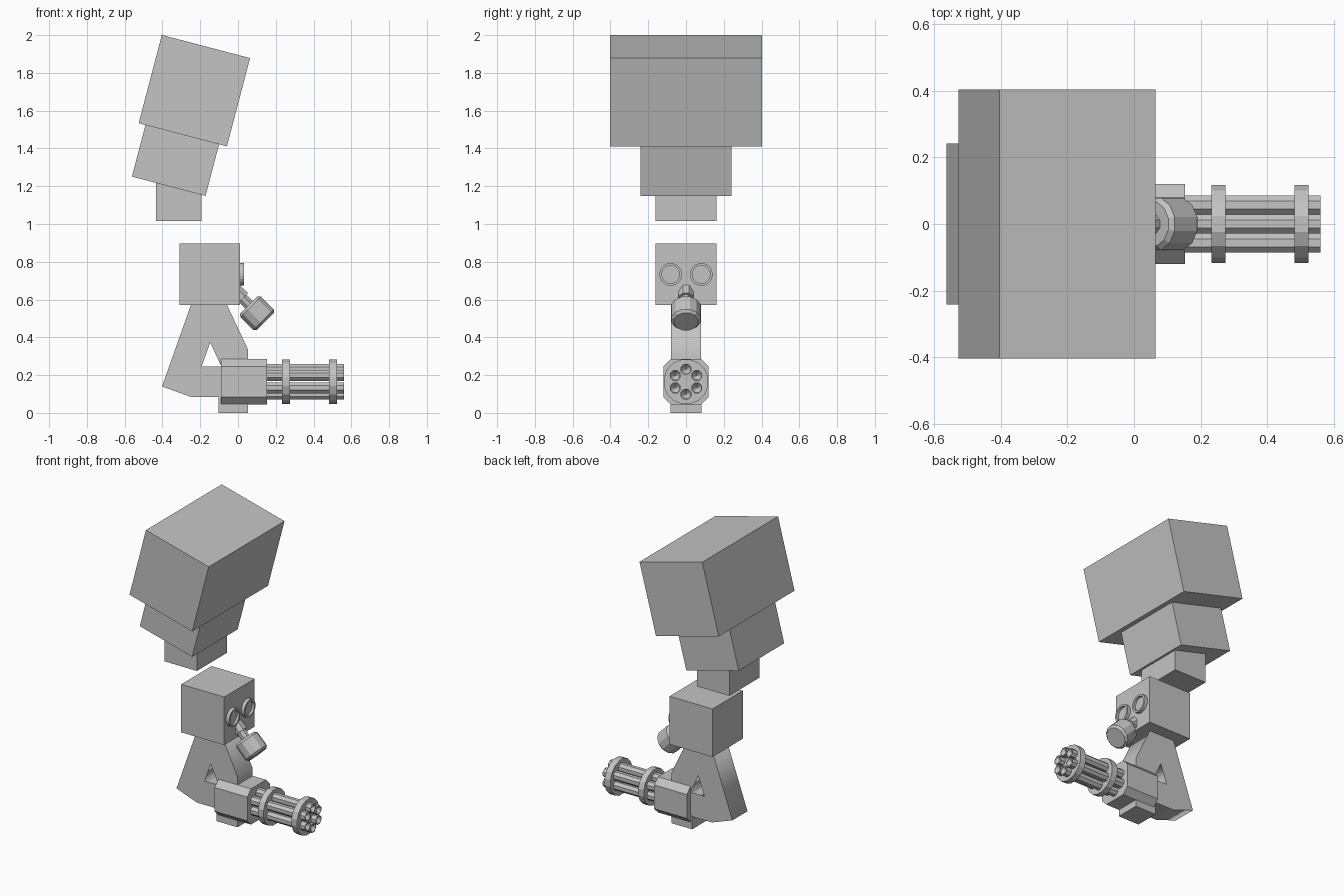
import bpy, bmesh, math
from mathutils import Vector, Matrix

cube = bpy.data.objects.get("Cube")
if cube:
    bpy.data.objects.remove(cube, do_unlink=True)

grey = bpy.data.materials.new("plain grey")
grey.use_nodes = True
colour = (0.55, 0.55, 0.55, 1)
grey.diffuse_color = colour
grey.node_tree.nodes["Principled BSDF"].inputs["Base Color"].default_value = colour


def finish(name, bm):
    bmesh.ops.recalc_face_normals(bm, faces=bm.faces)
    mesh = bpy.data.meshes.new(name)
    bm.to_mesh(mesh)
    bm.free()
    mesh.materials.append(grey)
    obj = bpy.data.objects.new(name, mesh)
    bpy.context.collection.objects.link(obj)
    return obj


def box(name, centre, size, tilt=0):
    bm = bmesh.new()
    bmesh.ops.create_cube(bm, size=1, matrix=Matrix.Diagonal((*size, 1)))
    obj = finish(name, bm)
    obj.location = centre
    obj.rotation_euler.y = math.radians(tilt)
    return obj


def lathe(name, profile, sides, origin, axis=(1, 0, 0), phase=0.5):
    """Turn (distance along axis, radius) points around an axis."""
    bm = bmesh.new()
    rings = []
    for d, r in profile:
        ring = []
        for i in range(sides):
            a = (i + phase) * math.tau / sides
            ring.append(bm.verts.new((r * math.cos(a), r * math.sin(a), d)))
        rings.append(ring)
    for a, b in zip(rings, rings[1:]):
        for i in range(sides):
            j = (i + 1) % sides
            bm.faces.new((a[i], a[j], b[j], b[i]))
    bmesh.ops.remove_doubles(bm, verts=bm.verts, dist=1e-5)
    obj = finish(name, bm)
    obj.matrix_world = (Matrix.Translation(origin)
                        @ Vector(axis).to_track_quat('Z', 'Y').to_matrix().to_4x4())
    return obj


# Floating stack of boxes above the head
box("large_top_box", (-0.231, 0, 1.706), (0.483, 0.806, 0.483), 14.7)
box("middle_box", (-0.33, 0, 1.34), (0.403, 0.484, 0.29), 14.7)
box("lower_box", (-0.314, 0, 1.125), (0.242, 0.322, 0.216))

# Head
box("head", (-0.15, 0, 0.734), (0.32, 0.322, 0.323))

# Goggle rings
for side, y in (("left", 0.081), ("right", -0.081)):
    lathe(side + "_goggle",
          [(0, 0.06), (0.022, 0.06), (0.022, 0.047), (0.006, 0.047), (0.006, 0)],
          24, (0.01, y, 0.733))

# Mask snout, stalk and filter canister along one slanted axis
down = (1, 0, -1)
snout = (0.01, 0, 0.62)
lathe("mask_snout", [(-0.06, 0), (-0.06, 0.043), (0.02, 0.043), (0.02, 0)],
      8, snout, down)
lathe("filter_stalk", [(0.01, 0), (0.01, 0.03), (0.08, 0.03), (0.08, 0)],
      8, snout, down)
lathe("filter_canister",
      [(-0.062, 0), (-0.062, 0.067), (-0.048, 0.08), (0.048, 0.08), (0.062, 0.067), (0.062, 0)],
      12, (0.101, 0, 0.527), down)

# Body: flat slab with a triangular opening
outline = [(-0.248, 0.575), (-0.402, 0.14), (-0.25, 0.085), (0.053, 0.085),
           (0.053, 0.336), (-0.06, 0.575)]
opening = [(-0.147, 0.373), (-0.193, 0.245), (-0.088, 0.245)]
curve = bpy.data.curves.new("body", 'CURVE')
curve.dimensions = '2D'
curve.fill_mode = 'BOTH'
curve.extrude = 0.08
for points in (outline, opening):
    spline = curve.splines.new('POLY')
    spline.points.add(len(points) - 1)
    for p, (x, z) in zip(spline.points, points):
        p.co = (x, z, 0, 1)
    spline.use_cyclic_u = True
curve.materials.append(grey)
body = bpy.data.objects.new("body", curve)
bpy.context.collection.objects.link(body)
body.rotation_euler.x = math.pi / 2
bpy.ops.object.select_all(action='DESELECT')
body.select_set(True)
bpy.context.view_layer.objects.active = body
bpy.ops.object.convert(target='MESH')

# Foot
box("foot", (-0.025, 0, 0.045), (0.156, 0.162, 0.09))

# Gun housing: box with its long edges chamfered
gun_z = 0.165
bm = bmesh.new()
bmesh.ops.create_cube(bm, size=1, matrix=Matrix.Diagonal((0.243, 0.24, 0.24, 1)))
long_edges = [e for e in bm.edges if abs(e.verts[0].co.x - e.verts[1].co.x) > 0.1]
bmesh.ops.bevel(bm, geom=long_edges, offset=0.04, segments=1, affect='EDGES')
finish("gun_housing", bm).location = (0.0315, 0, gun_z)

# Two clamp rings around the barrels
for name, x in (("rear_clamp", 0.232), ("front_clamp", 0.481)):
    lathe(name, [(0, 0), (0, 0.12), (0.042, 0.12), (0.042, 0)], 16, (x, 0, gun_z))

# Six barrels with hollow muzzles
for i in range(6):
    a = i * math.tau / 6
    lathe(f"barrel_{i + 1}",
          [(0, 0), (0, 0.031), (0.42, 0.031), (0.42, 0.026), (0.39, 0)],
          8, (0.14, 0.066 * math.sin(a), gun_z + 0.066 * math.cos(a)))
